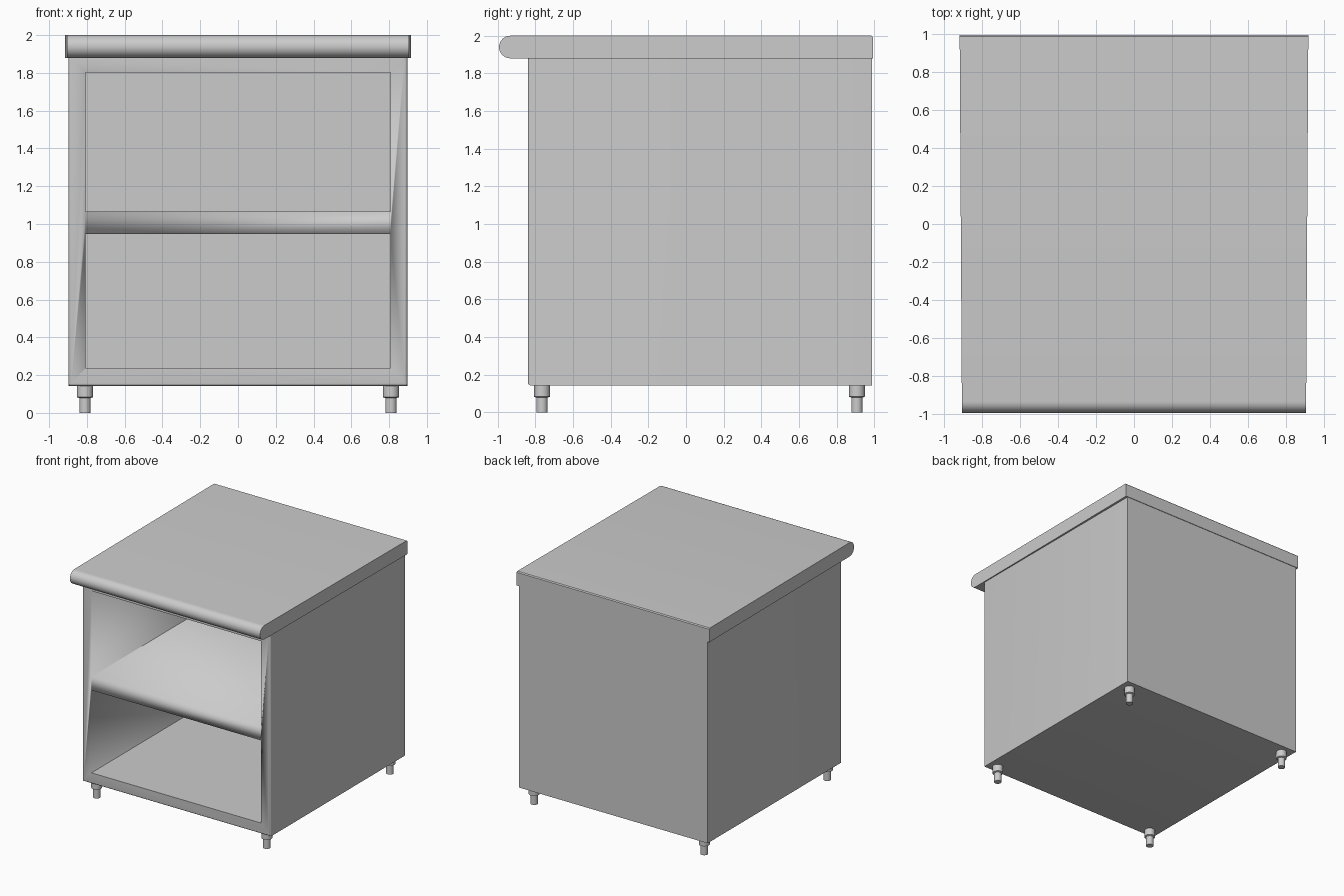
import bpy, bmesh, math

if "Cube" in bpy.data.objects:
    bpy.data.objects.remove(bpy.data.objects["Cube"])


def add_object(name, bm, angle=30):
    bmesh.ops.recalc_face_normals(bm, faces=bm.faces)
    mesh = bpy.data.meshes.new(name)
    bm.to_mesh(mesh)
    bm.free()
    obj = bpy.data.objects.new(name, mesh)
    bpy.context.collection.objects.link(obj)
    bpy.ops.object.select_all(action='DESELECT')
    obj.select_set(True)
    bpy.context.view_layer.objects.active = obj
    bpy.ops.object.shade_smooth_by_angle(angle=math.radians(angle))
    return obj


def box_bm(lo, hi):
    bm = bmesh.new()
    bmesh.ops.create_cube(bm, size=1)
    for v in bm.verts:
        v.co = [(a + b) / 2 + c * (b - a) for a, b, c in zip(lo, hi, v.co)]
    return bm


# Cabinet body with rounded front edges
FRONT, BACK = -0.84, 0.988
bm = box_bm((-0.897, FRONT, 0.143), (0.897, BACK, 1.88))
edges = [e for e in bm.edges
         if all(v.co.y < 0 for v in e.verts) and not all(v.co.z > 1 for v in e.verts)]
bmesh.ops.bevel(bm, geom=edges, offset=0.014, segments=4, profile=0.5, affect='EDGES')
body = add_object("cabinet_body", bm)

# Two open shelf bays cut into the front
for i, (z0, z1) in enumerate([(0.237, 0.948), (1.065, 1.802)]):
    cutter = add_object(f"bay_cutter_{i}",
                        box_bm((-0.807, FRONT - 0.2, z0), (0.807, BACK - 0.03, z1)))
    cutter.hide_render = True
    mod = body.modifiers.new("bay", 'BOOLEAN')
    mod.object, mod.operation, mod.solver = cutter, 'DIFFERENCE', 'EXACT'
    bpy.context.view_layer.objects.active = body
    bpy.ops.object.modifier_apply(modifier=mod.name)
    bpy.data.objects.remove(cutter)

# Worktop: bullnose side profile, slightly narrower at the front
Z0, Z1, Y0, Y1, R = 1.88, 2.0, -0.993, 0.993, 0.06
profile = [(Y1, Z0), (Y1, Z1 - 0.008), (Y1 - 0.008, Z1)]
for i in range(17):
    a = math.pi / 2 + math.pi * i / 16
    profile.append((Y0 + R + R * math.cos(a), (Z0 + Z1) / 2 + R * math.sin(a)))
bm = bmesh.new()
rings = []
for side in (-1, 1):
    rings.append([bm.verts.new((side * (0.911 + 0.006 * y), y, z)) for y, z in profile])
for ring in rings:
    bm.faces.new(ring)
n = len(profile)
for i in range(n):
    j = (i + 1) % n
    bm.faces.new((rings[0][i], rings[0][j], rings[1][j], rings[1][i]))
add_object("worktop", bm)

# Adjustable feet: lathed collar and narrower foot
foot_profile = [(0, 0), (0.03, 0), (0.03, 0.078), (0.043, 0.083), (0.043, 0.145), (0, 0.145)]
SIDES = 24
for depth, y in (("front", -0.765), ("back", 0.908)):
    for side, x in (("left", -0.81), ("right", 0.81)):
        bm = bmesh.new()
        pts = [bm.verts.new((x + r, y, z)) for r, z in foot_profile]
        lines = [bm.edges.new(p) for p in zip(pts, pts[1:])]
        bmesh.ops.spin(bm, geom=pts + lines, cent=(x, y, 0), axis=(0, 0, 1),
                       angle=2 * math.pi, steps=SIDES)
        bmesh.ops.remove_doubles(bm, verts=bm.verts, dist=1e-4)
        add_object(f"{depth}_{side}_foot", bm)
